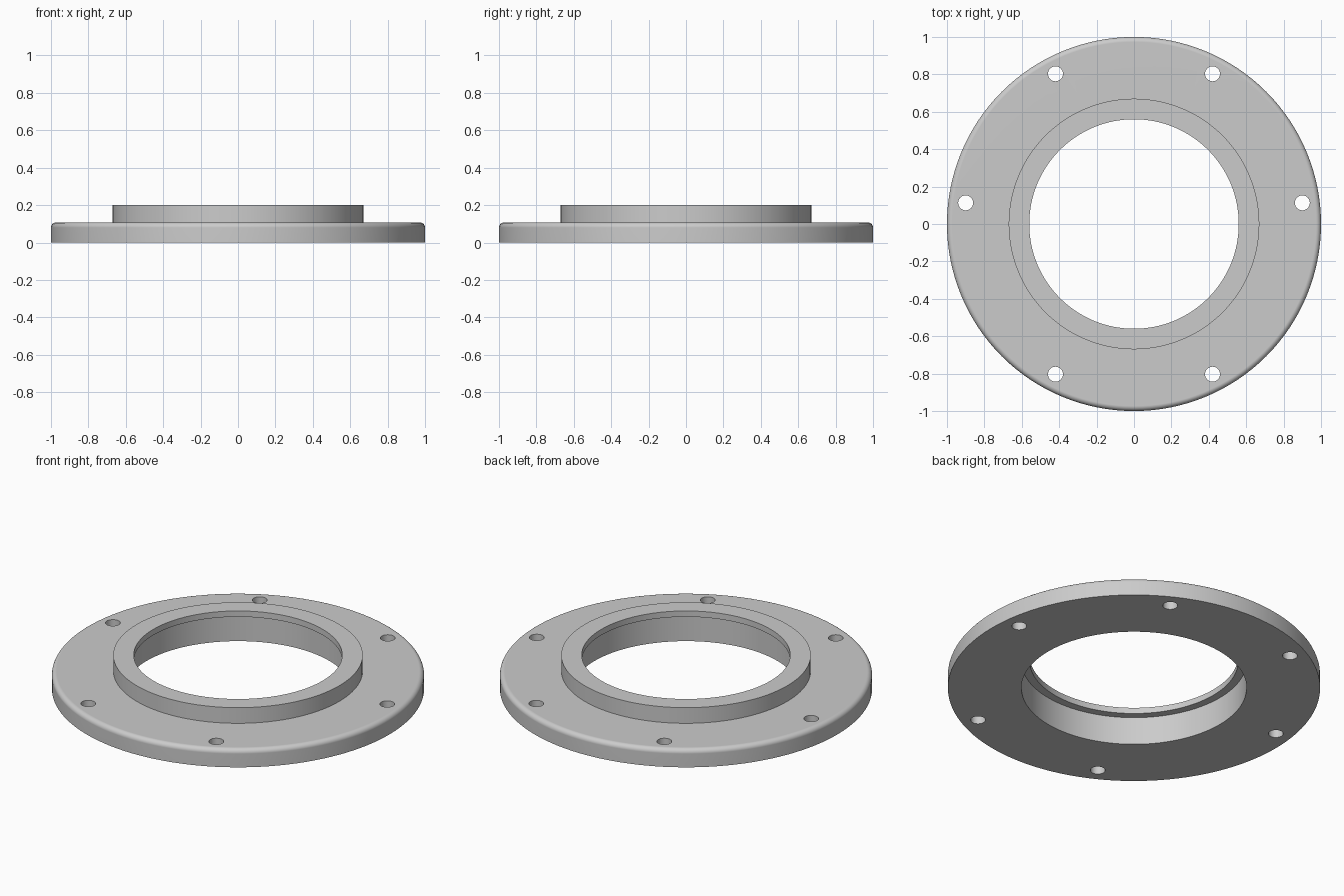
import bpy, bmesh
from math import sin, cos, pi, radians, hypot, atan2

cube = bpy.data.objects.get("Cube")
if cube:
    bpy.data.objects.remove(cube)

SEGMENTS = 128
OUTER, PLATE_TOP, FILLET = 1.0, 0.107, 0.027
COLLAR, COLLAR_TOP = 0.67, 0.2
BORE, RECESS, LIP_BOTTOM = 0.56, 0.605, 0.165
HOLE_RADIUS = 0.04

# Single grey metal
metal = bpy.data.materials.new("grey metal")
metal.use_nodes = True
grey = (0.6, 0.6, 0.6, 1)
metal.diffuse_color = grey
metal.node_tree.nodes["Principled BSDF"].inputs["Base Color"].default_value = grey


def add_object(name, bm):
    bmesh.ops.recalc_face_normals(bm, faces=bm.faces)
    mesh = bpy.data.meshes.new(name)
    bm.to_mesh(mesh)
    bm.free()
    mesh.materials.append(metal)
    obj = bpy.data.objects.new(name, mesh)
    bpy.context.collection.objects.link(obj)
    return obj


# Flange cross-section: recess, plate, rounded rim, collar, lip
rim = [(OUTER - FILLET + FILLET * cos(a), PLATE_TOP - FILLET + FILLET * sin(a))
       for a in (i * pi / 12 for i in range(7))]
profile = [(RECESS, 0), (OUTER, 0), *rim,
           (COLLAR, PLATE_TOP), (COLLAR, COLLAR_TOP),
           (BORE, COLLAR_TOP), (BORE, LIP_BOTTOM), (RECESS, LIP_BOTTOM)]

bm = bmesh.new()
verts = [bm.verts.new((r, 0, z)) for r, z in profile]
edges = [bm.edges.new((v, verts[(i + 1) % len(verts)])) for i, v in enumerate(verts)]
bmesh.ops.spin(bm, geom=verts + edges, cent=(0, 0, 0), axis=(0, 0, 1),
               angle=2 * pi, steps=SEGMENTS, use_merge=True)
bmesh.ops.remove_doubles(bm, verts=bm.verts, dist=0.0001)
flange = add_object("mounting_flange", bm)

# Bolt holes, mirrored left to right
bm = bmesh.new()
for x, y in ((0.42, 0.803), (0.9, 0.113), (0.42, -0.803)):
    for side in (1, -1):
        cyl = bmesh.ops.create_cone(bm, cap_ends=True, segments=32, radius1=HOLE_RADIUS,
                                    radius2=HOLE_RADIUS, depth=0.5)
        bmesh.ops.translate(bm, verts=cyl["verts"], vec=(side * x, y, 0.05))
cutter = add_object("bolt_hole_cutter", bm)
cutter.hide_render = True

bpy.ops.object.select_all(action='DESELECT')
flange.select_set(True)
bpy.context.view_layer.objects.active = flange
holes = flange.modifiers.new("bolt holes", 'BOOLEAN')
holes.operation = 'DIFFERENCE'
holes.solver = 'EXACT'
holes.object = cutter
bpy.ops.object.modifier_apply(modifier=holes.name)
bpy.data.objects.remove(cutter)

# Smooth round walls, crisp corners, flat faces kept flat
bpy.ops.object.shade_smooth_by_angle(angle=radians(30))
weighted = flange.modifiers.new("even shading", 'WEIGHTED_NORMAL')
weighted.keep_sharp = True
